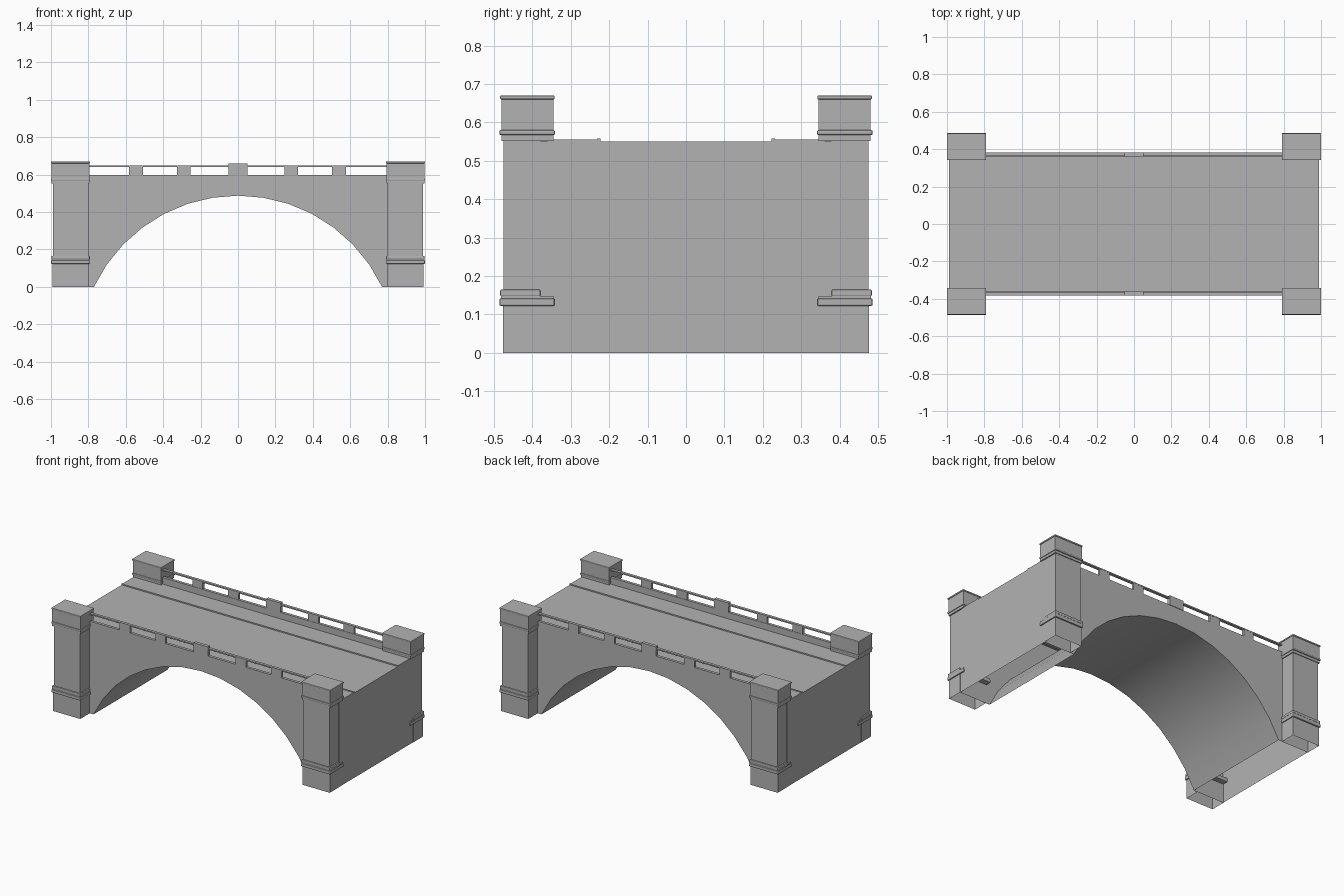
import bpy, bmesh, math

if "Cube" in bpy.data.objects:
    bpy.data.objects.remove(bpy.data.objects["Cube"], do_unlink=True)

stone = bpy.data.materials.new("grey_stone")
stone.use_nodes = True
GREY = (0.45, 0.45, 0.45, 1)
stone.diffuse_color = GREY
stone.node_tree.nodes["Principled BSDF"].inputs["Base Color"].default_value = GREY


def finish(name, bm):
    bmesh.ops.recalc_face_normals(bm, faces=bm.faces)
    # The feet are hollow, so faces lying on the ground are left open
    ground = [f for f in bm.faces if all(v.co.z < 0.001 for v in f.verts)]
    bmesh.ops.delete(bm, geom=ground, context="FACES")
    mesh = bpy.data.meshes.new(name)
    bm.to_mesh(mesh)
    bm.free()
    mesh.materials.append(stone)
    obj = bpy.data.objects.new(name, mesh)
    bpy.context.collection.objects.link(obj)
    return obj


def box(name, x, y, z, bevel=0):
    """Box between the given (low, high) ranges."""
    bm = bmesh.new()
    bmesh.ops.create_cube(bm, size=1)
    for v in bm.verts:
        for i, (low, high) in enumerate((x, y, z)):
            v.co[i] = low if v.co[i] < 0 else high
    if bevel:
        bmesh.ops.bevel(bm, geom=bm.edges[:], offset=bevel, segments=2,
                        profile=0.5, affect="EDGES")
    return finish(name, bm)


def span(a, b, sign):
    return tuple(sorted((a * sign, b * sign)))


# Arched body: outline with a circular cut-out, extruded across the width
HALF, RISE, STEPS = 0.77, 0.487, 14
radius = (HALF ** 2 + RISE ** 2) / (2 * RISE)
sweep = math.asin(HALF / radius)
outline = [(-0.99, 0), (-0.99, 0.55), (0.99, 0.55), (0.99, 0)]
for i in range(STEPS + 1):
    a = sweep * (1 - 2 * i / STEPS)
    outline.append((radius * math.sin(a), max(0, radius * math.cos(a) + RISE - radius)))
bm = bmesh.new()
side = bm.faces.new([bm.verts.new((x, -0.38, z)) for x, z in outline])
extruded = bmesh.ops.extrude_face_region(bm, geom=[side], use_keep_orig=True)
for v in extruded["geom"]:
    if isinstance(v, bmesh.types.BMVert):
        v.co.y = 0.38
body = finish("arched_body", bm)
bpy.ops.object.select_all(action="DESELECT")
body.select_set(True)
bpy.context.view_layer.objects.active = body
bpy.ops.object.shade_smooth_by_angle(angle=math.radians(30))

for sy, face in ((-1, "front"), (1, "back")):
    # Pavement, kerb and parapet
    box(face + "_pavement", (-0.99, 0.99), span(0.225, 0.362, sy), (0.545, 0.555))
    box(face + "_kerb", (-0.99, 0.99), span(0.222, 0.232, sy), (0.545, 0.558))
    box(face + "_parapet", (-0.8, 0.8), span(0.362, 0.38, sy), (0.55, 0.597))
    box(face + "_handrail", (-0.8, 0.8), span(0.363, 0.381, sy), (0.64, 0.648))
    box(face + "_centre_post", (-0.052, 0.052), span(0.361, 0.383, sy), (0.595, 0.658))
    for x in (-0.545, -0.29, 0.285, 0.54):
        box(face + "_rail_post", (x - 0.037, x + 0.037), span(0.364, 0.38, sy), (0.595, 0.642))

    # Corner piers with moulded bases and heads
    for sx, end in ((-1, "right"), (1, "left")):
        name = f"{face}_{end}_pier"
        box(name + "_foot", span(0.797, 0.992, sx), span(0.378, 0.477, sy), (0, 0.125))
        box(name + "_shaft", span(0.8, 0.988, sx), span(0.378, 0.475, sy), (0.12, 0.56))
        box(name + "_base_band", span(0.791, 0.999, sx), span(0.342, 0.486, sy),
            (0.122, 0.142), 0.004)
        box(name + "_base_fillet", span(0.794, 0.996, sx), span(0.345, 0.482, sy), (0.14, 0.148))
        box(name + "_base_roll", span(0.792, 0.997, sx), span(0.379, 0.484, sy),
            (0.147, 0.165), 0.004)
        box(name + "_head", span(0.794, 0.996, sx), span(0.345, 0.48, sy), (0.551, 0.662))
        box(name + "_head_band", span(0.79, 1, sx), span(0.341, 0.486, sy),
            (0.567, 0.58), 0.004)
        box(name + "_cap", span(0.791, 1, sx), span(0.342, 0.484, sy), (0.66, 0.67), 0.003)
